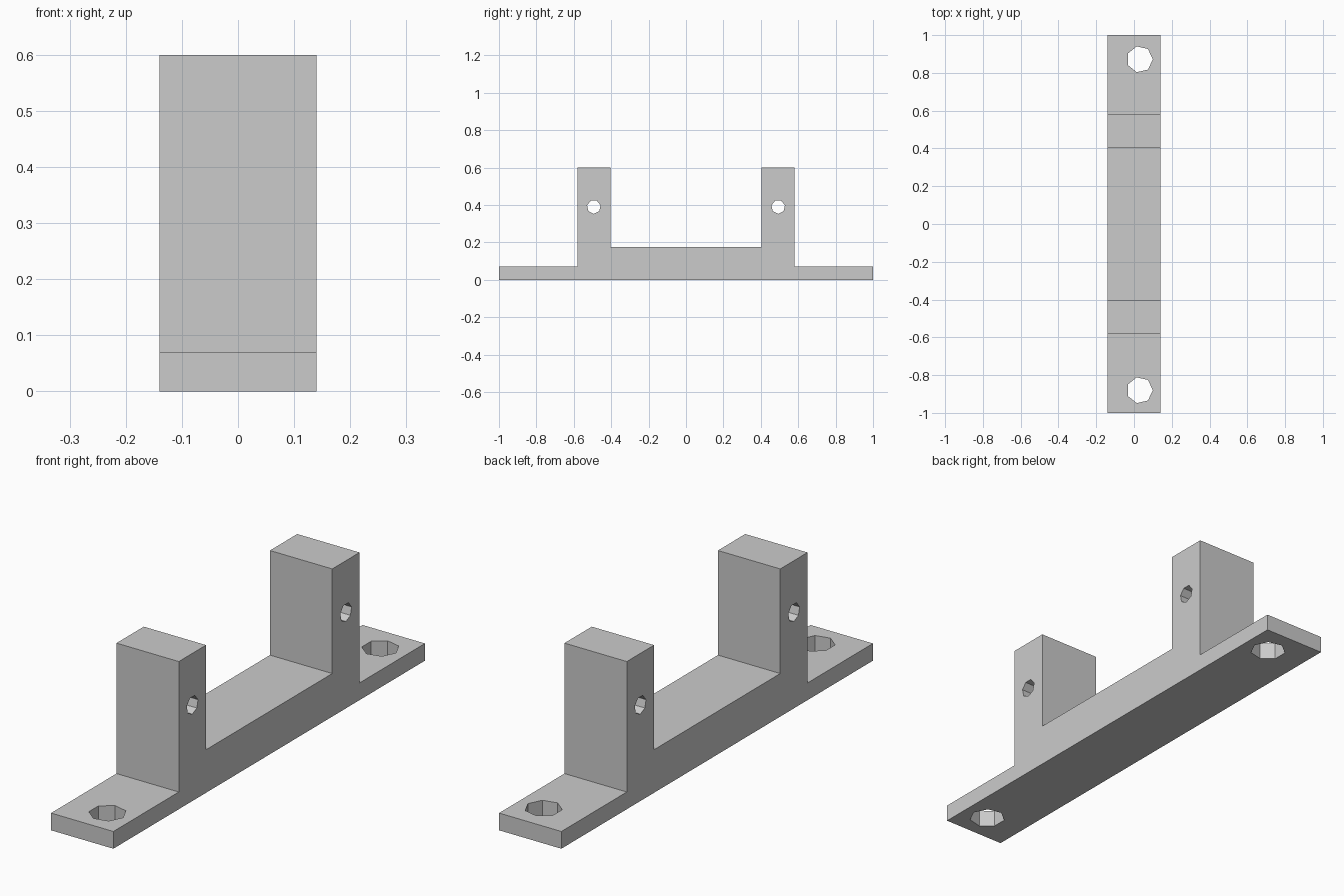
import bpy, bmesh
from math import sin, cos, tau
from mathutils import Vector

cube = bpy.data.objects.get("Cube")
if cube:
    bpy.data.objects.remove(cube, do_unlink=True)

grey = bpy.data.materials.new("light grey")
grey.use_nodes = True
colour = (0.6, 0.6, 0.6, 1)
grey.diffuse_color = colour
grey.node_tree.nodes["Principled BSDF"].inputs["Base Color"].default_value = colour

HALF_WIDTH = 0.14


def prism(name, points, along):
    """Extrude a closed outline of 3D points into a solid."""
    bm = bmesh.new()
    face = bm.faces.new([bm.verts.new(p) for p in points])
    ext = bmesh.ops.extrude_face_region(bm, geom=[face])
    moved = [v for v in ext["geom"] if isinstance(v, bmesh.types.BMVert)]
    bmesh.ops.translate(bm, verts=moved, vec=Vector(along))
    bmesh.ops.recalc_face_normals(bm, faces=bm.faces)
    mesh = bpy.data.meshes.new(name)
    bm.to_mesh(mesh)
    bm.free()
    mesh.materials.append(grey)
    obj = bpy.data.objects.new(name, mesh)
    bpy.context.collection.objects.link(obj)
    return obj


def ring(radius, sides=7):
    return [(radius * cos(tau * i / sides), radius * sin(tau * i / sides))
            for i in range(sides)]


# Bracket body: half of the side outline, mirrored front to back
half = [(1, 0), (1, 0.07), (0.58, 0.07), (0.58, 0.6), (0.405, 0.6), (0.405, 0.175)]
outline = half + [(-y, z) for y, z in reversed(half)]
body = prism("bracket", [(-HALF_WIDTH, y, z) for y, z in outline], (2 * HALF_WIDTH, 0, 0))

# Screw holes through the feet
cutters = [prism("screw_hole_cutter", [(0.03 + a, y + b, -0.1) for a, b in ring(0.07)], (0, 0, 0.4))
           for y in (-0.88, 0.872)]

# Pin holes across the posts
cutters += [prism("pin_hole_cutter", [(-0.3, y + b, 0.39 - a) for a, b in ring(0.037)], (0.6, 0, 0))
            for y in (-0.493, 0.493)]

bpy.context.view_layer.objects.active = body
for cutter in cutters:
    cutter.hide_render = True
    cut = body.modifiers.new("hole", "BOOLEAN")
    cut.operation = "DIFFERENCE"
    cut.solver = "EXACT"
    cut.object = cutter
    bpy.ops.object.modifier_apply(modifier=cut.name)
    bpy.data.objects.remove(cutter, do_unlink=True)
